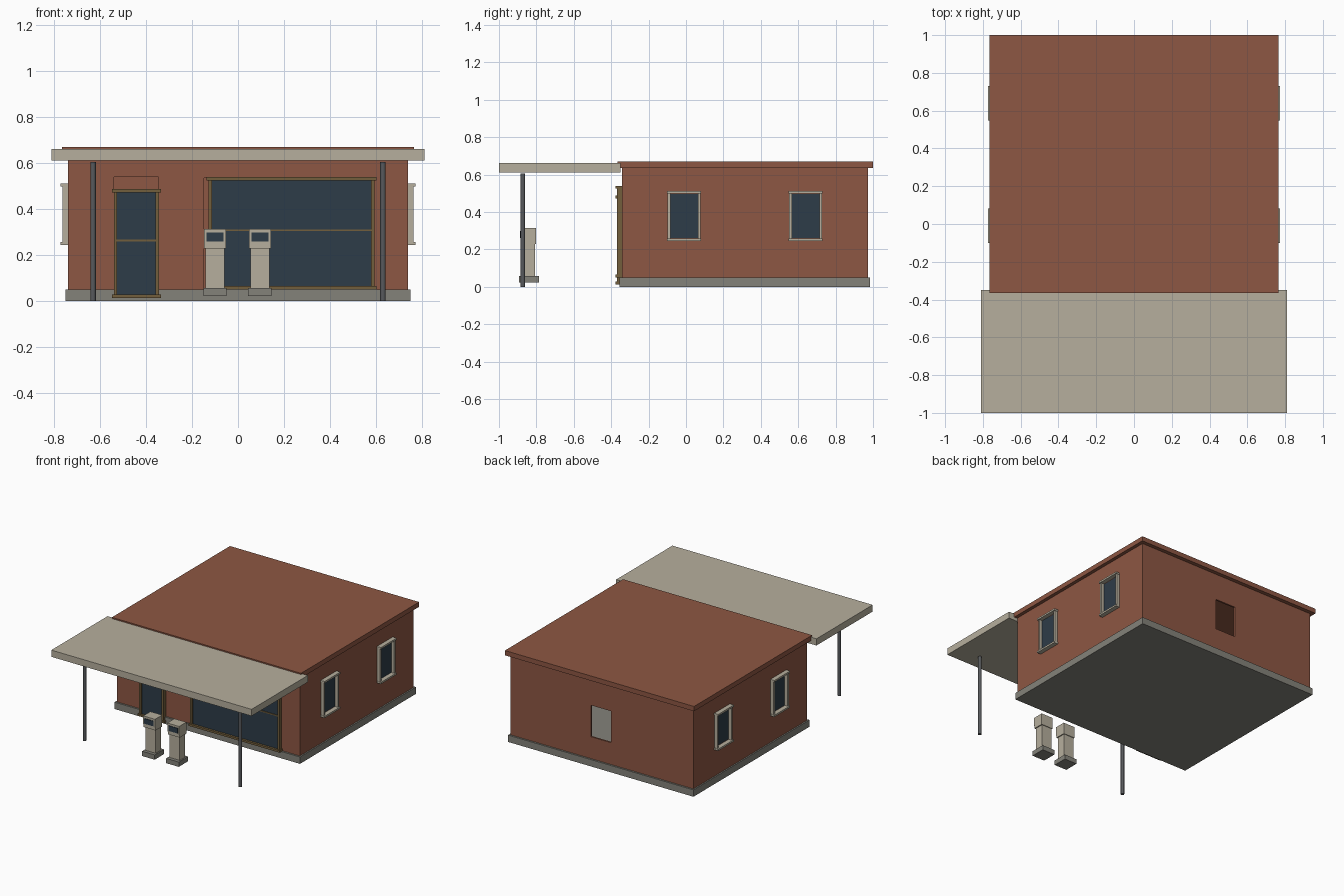
import bpy
from mathutils import Vector

if "Cube" in bpy.data.objects:
    bpy.data.objects.remove(bpy.data.objects["Cube"])


def material(name, rgb):
    m = bpy.data.materials.new(name)
    m.diffuse_color = (*rgb, 1)
    m.use_nodes = True
    m.node_tree.nodes["Principled BSDF"].inputs["Base Color"].default_value = m.diffuse_color
    return m


BRICK = material("red brick", (0.27, 0.095, 0.056))
CREAM = material("cream paint", (0.47, 0.43, 0.34))
CONCRETE = material("grey concrete", (0.23, 0.225, 0.195))
GLASS = material("dark glass", (0.027, 0.045, 0.065))
WOOD = material("brown wood", (0.17, 0.112, 0.045))
STEEL = material("dark steel", (0.095, 0.1, 0.107))


def box(name, x, y, z, mat):
    """Box from (min, max) pairs on each axis."""
    bpy.ops.mesh.primitive_cube_add(size=1)
    ob = bpy.context.object
    ob.name = name
    lo, hi = Vector((x[0], y[0], z[0])), Vector((x[1], y[1], z[1]))
    for v in ob.data.vertices:
        v.co = [lo[i] + (v.co[i] + 0.5) * (hi[i] - lo[i]) for i in range(3)]
    if mat:
        ob.data.materials.append(mat)
    return ob


def cut(target, name, x, y, z):
    """Remove a box from the target with a hidden cutter."""
    c = box(name, x, y, z, None)
    c.hide_render = True
    c.hide_viewport = True
    c.display_type = 'WIRE'
    m = target.modifiers.new(name, 'BOOLEAN')
    m.operation = 'DIFFERENCE'
    m.solver = 'EXACT'
    m.object = c


# Foundation and hollow brick walls
box("foundation", (-0.75, 0.75), (-0.355, 0.985), (0, 0.05), CONCRETE)
walls = box("brick_walls", (-0.74, 0.74), (-0.342, 0.972), (0.03, 0.637), BRICK)
cut(walls, "room_cutter", (-0.728, 0.728), (-0.33, 0.96), (0.01, 0.66))
cut(walls, "door_cutter", (-0.54, -0.345), (-0.4, -0.3), (0.0, 0.54))
cut(walls, "shop_window_cutter", (-0.148, 0.59), (-0.4, -0.3), (0.04, 0.536))
cut(walls, "back_opening_cutter", (-0.075, 0.09), (0.9, 1.05), (0.21, 0.44))
SIDE_WINDOWS = (-0.01, 0.64)
for yc in SIDE_WINDOWS:
    cut(walls, "side_window_cutter", (-0.9, 0.9), (yc - 0.08, yc + 0.08), (0.26, 0.495))

# Roof slab and forecourt canopy
box("roof", (-0.765, 0.765), (-0.365, 1.0), (0.635, 0.67), BRICK)
box("canopy", (-0.81, 0.81), (-1.0, -0.35), (0.612, 0.661), CREAM)

# Canopy posts
for x in (-0.63, 0.63):
    bpy.ops.mesh.primitive_cylinder_add(vertices=16, radius=0.012, depth=0.605,
                                        location=(x, -0.872, 0.3025))
    post = bpy.context.object
    post.name = "canopy_post"
    post.data.materials.append(STEEL)
    bpy.ops.object.shade_smooth_by_angle()


def front_frame(name, x0, x1, z0, z1, mid):
    """Wooden frame with glass and one cross rail on the front wall."""
    y = (-0.37, -0.335)
    w = 0.015
    box(name + "_glass", (x0 + w / 2, x1 - w / 2), (-0.361, -0.354), (z0 + w, z1 - w), GLASS)
    for a in (x0, x1 - w):
        box(name + "_jamb", (a, a + w), y, (z0 + w, z1 - w), WOOD)
    for b in (z0, z1 - w):
        box(name + "_rail", (x0 - 0.008, x1 + 0.008), (-0.377, -0.335), (b, b + w), WOOD)
    box(name + "_cross_rail", (x0 + w, x1 - w), (-0.366, -0.35), (mid - 0.004, mid + 0.004), WOOD)


front_frame("door", -0.54, -0.343, 0.013, 0.488, 0.264)
front_frame("shop_window", -0.128, 0.593, 0.05, 0.54, 0.308)

# Framed windows on both side walls
for s in (-1, 1):
    def span(a, b):
        return tuple(sorted((s * a, s * b)))
    for yc in SIDE_WINDOWS:
        box("side_window_glass", span(0.733, 0.74), (yc - 0.082, yc + 0.082), (0.25, 0.505), GLASS)
        for e in (-0.081, 0.081):
            box("side_window_jamb", span(0.735, 0.763), (yc + e - 0.007, yc + e + 0.007),
                (0.255, 0.5), CREAM)
        for z in (0.244, 0.498):
            box("side_window_rail", span(0.735, 0.772), (yc - 0.091, yc + 0.091),
                (z, z + 0.013), CREAM)

# Fuel pumps
for x in (-0.1, 0.095):
    box("pump_plinth", (x - 0.051, x + 0.051), (-0.893, -0.786), (0.022, 0.057), CONCRETE)
    box("pump_body", (x - 0.041, x + 0.041), (-0.868, -0.806), (0.057, 0.23), CREAM)
    box("pump_head", (x - 0.048, x + 0.048), (-0.878, -0.801), (0.229, 0.313), CREAM)
    box("pump_screen_surround", (x - 0.048, x + 0.048), (-0.884, -0.878), (0.252, 0.313), CREAM)
    box("pump_screen", (x - 0.037, x + 0.037), (-0.888, -0.884), (0.26, 0.298), GLASS)
